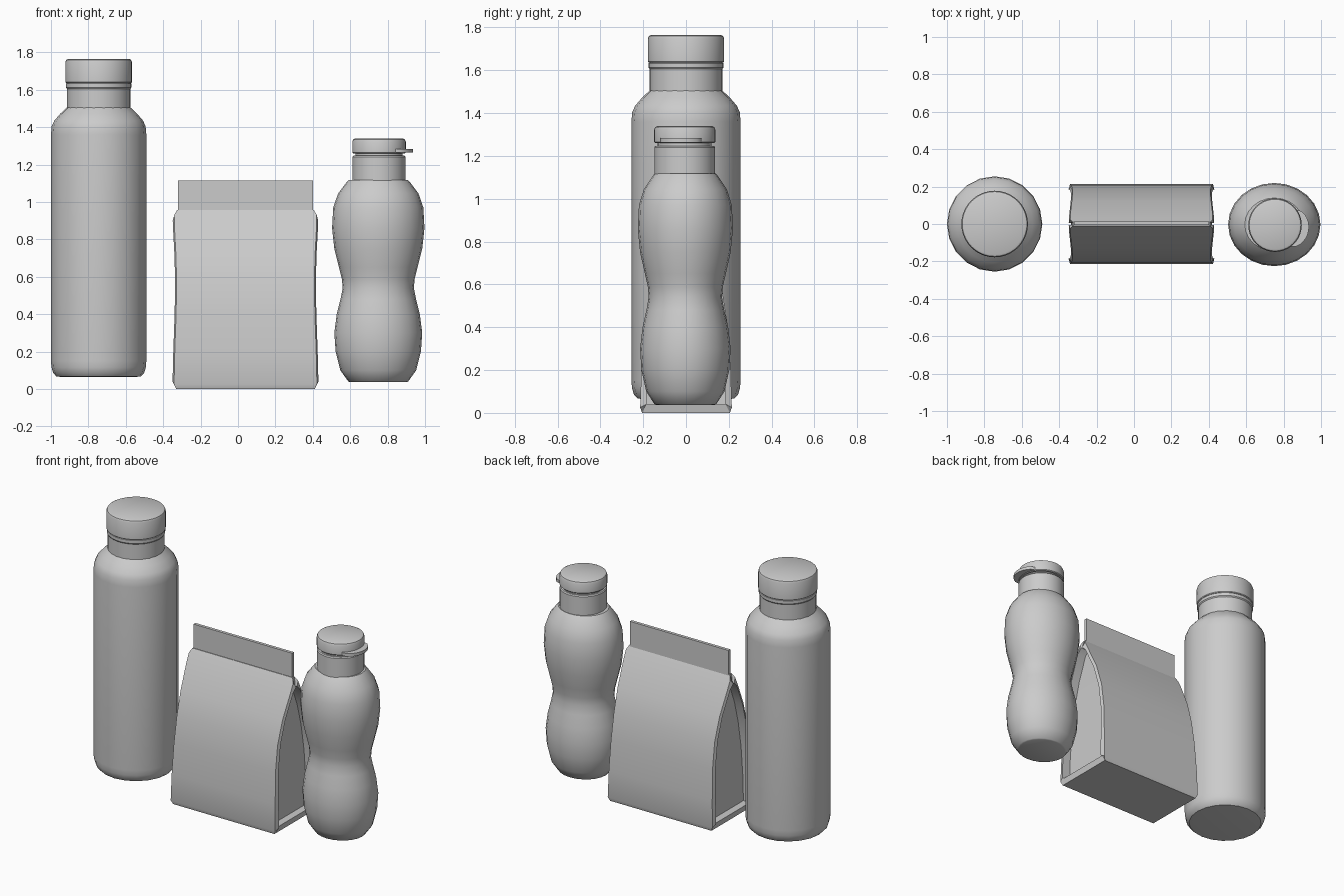
import bpy, bmesh
from math import cos, sin, pi, radians

if "Cube" in bpy.data.objects:
    bpy.data.objects.remove(bpy.data.objects["Cube"])


def finish(name, bm, loc=(0, 0, 0), angle=35):
    bmesh.ops.remove_doubles(bm, verts=bm.verts, dist=1e-5)
    bmesh.ops.dissolve_degenerate(bm, edges=bm.edges, dist=1e-5)
    bmesh.ops.recalc_face_normals(bm, faces=bm.faces)
    me = bpy.data.meshes.new(name)
    bm.to_mesh(me)
    bm.free()
    ob = bpy.data.objects.new(name, me)
    ob.location = loc
    bpy.context.collection.objects.link(ob)
    bpy.ops.object.select_all(action='DESELECT')
    ob.select_set(True)
    bpy.context.view_layer.objects.active = ob
    bpy.ops.object.shade_smooth_by_angle(angle=radians(angle))
    return ob


def lathe(name, profile, x, y=0, n=20, sy=1.0):
    """Closed solid of revolution from (radius, z) points, bottom to top."""
    bm = bmesh.new()
    rings = [[bm.verts.new((r * cos(2 * pi * i / n), sy * r * sin(2 * pi * i / n), z))
              for i in range(n)] for r, z in profile]
    for a, b in zip(rings, rings[1:]):
        for i in range(n):
            j = (i + 1) % n
            bm.faces.new((a[i], a[j], b[j], b[i]))
    bm.faces.new(rings[0])
    bm.faces.new(rings[-1])
    return finish(name, bm, (x, y, 0))


# Tall bottle: body, neck with groove, cap
TX = -0.745
lathe("tall_bottle_body", [(.205, .065), (.226, .067), (.243, .085), (.252, .115), (.255, .15),
                           (.255, 1.36), (.251, 1.405), (.237, 1.435), (.205, 1.472),
                           (.17, 1.505)], TX)
lathe("tall_bottle_neck", [(.17, 1.49), (.17, 1.605), (.175, 1.612), (.175, 1.632),
                           (.165, 1.64)], TX, n=40)
lathe("tall_bottle_cap", [(.174, 1.635), (.178, 1.64), (.178, 1.748), (.173, 1.76),
                          (.163, 1.765)], TX, n=40)

# Shaped bottle: oval waisted body, round neck, collar, flip cap
SX, NY = 0.75, -.006
lathe("shaped_bottle_body", [(.150, .036), (.160, .04), (.203, .1), (.228, .2), (.235, .3),
                             (.222, .4), (.202, .48), (.19, .54), (.195, .59), (.21, .65),
                             (.235, .75), (.247, .86), (.241, .97), (.215, 1.045),
                             (.166, 1.11), (.158, 1.118)], SX, -.003, 24, .9)
lathe("shaped_bottle_neck", [(.142, 1.1), (.142, 1.24), (.137, 1.247)], SX + .004, NY, 40)
lathe("shaped_bottle_collar", [(.126, 1.24), (.126, 1.27)], SX + .004, NY, 40)
lathe("shaped_bottle_cap", [(.138, 1.26), (.143, 1.265), (.143, 1.322), (.138, 1.334),
                            (.128, 1.339)], SX + .004, NY, 40)

# Crescent thumb tab under the cap
bm = bmesh.new()
N = 12
arc = []
for k in range(N + 1):
    a = radians(-52 + 86 * k / N)
    ro = .145 + .037 * sin(pi * k / N) ** .6
    arc.append([bm.verts.new((r * cos(a), r * sin(a), z))
                for r, z in ((.115, 1.263), (ro, 1.263), (ro, 1.283), (.115, 1.283))])
for p, q in zip(arc, arc[1:]):
    for i in range(4):
        j = (i + 1) % 4
        bm.faces.new((p[i], p[j], q[j], q[i]))
bm.faces.new(arc[0])
bm.faces.new(arc[-1])
finish("thumb_tab", bm, (SX + .004, NY, 0))

# Paper pouch with recessed side gussets; sections are (half width, half depth, z)
BX = 0.04
sections = [(.378, .205, 0), (.390, .214, .025), (.386, .209, .2), (.379, .196, .4),
            (.376, .170, .57), (.380, .125, .72), (.388, .055, .87), (.389, .025, .93),
            (.374, .010, .957)]
bm = bmesh.new()


def end_loop(s, kind):
    pts = []
    for w, d, z in sections:
        if kind == 0:                                  # outer edge, slightly rounded
            p = (w - .008, d, z)
        else:                                          # rim edge and recessed panel
            zz = min(max(z, .04), .9)
            p = (w if kind == 1 else w - .06, max(min(d, .205) - .02, .004), zz)
        pts.append(p)
    full = [(s * x, -y, z) for x, y, z in pts] + [(s * x, y, z) for x, y, z in reversed(pts)]
    return [bm.verts.new(p) for p in full]


M = 2 * len(sections)
outers = []
for s in (-1, 1):
    loops = [end_loop(s, k) for k in range(3)]
    outers.append(loops[0])
    for a, b in zip(loops, loops[1:]):
        for i in range(M):
            j = (i + 1) % M
            bm.faces.new((a[i], a[j], b[j], b[i]))
    c = loops[2]
    for i in range(len(sections) - 1):
        bm.faces.new((c[i], c[i + 1], c[M - 2 - i], c[M - 1 - i]))
for i in range(M):
    j = (i + 1) % M
    bm.faces.new((outers[0][i], outers[0][j], outers[1][j], outers[1][i]))
finish("pouch_body", bm, (BX, 0, 0), 30)

# Sealed flat flap on top of the pouch
bm = bmesh.new()
bmesh.ops.create_cube(bm, size=1)
bmesh.ops.scale(bm, vec=(.72, .02, .185), verts=bm.verts)
finish("pouch_flap", bm, (BX, .004, 1.0225))
